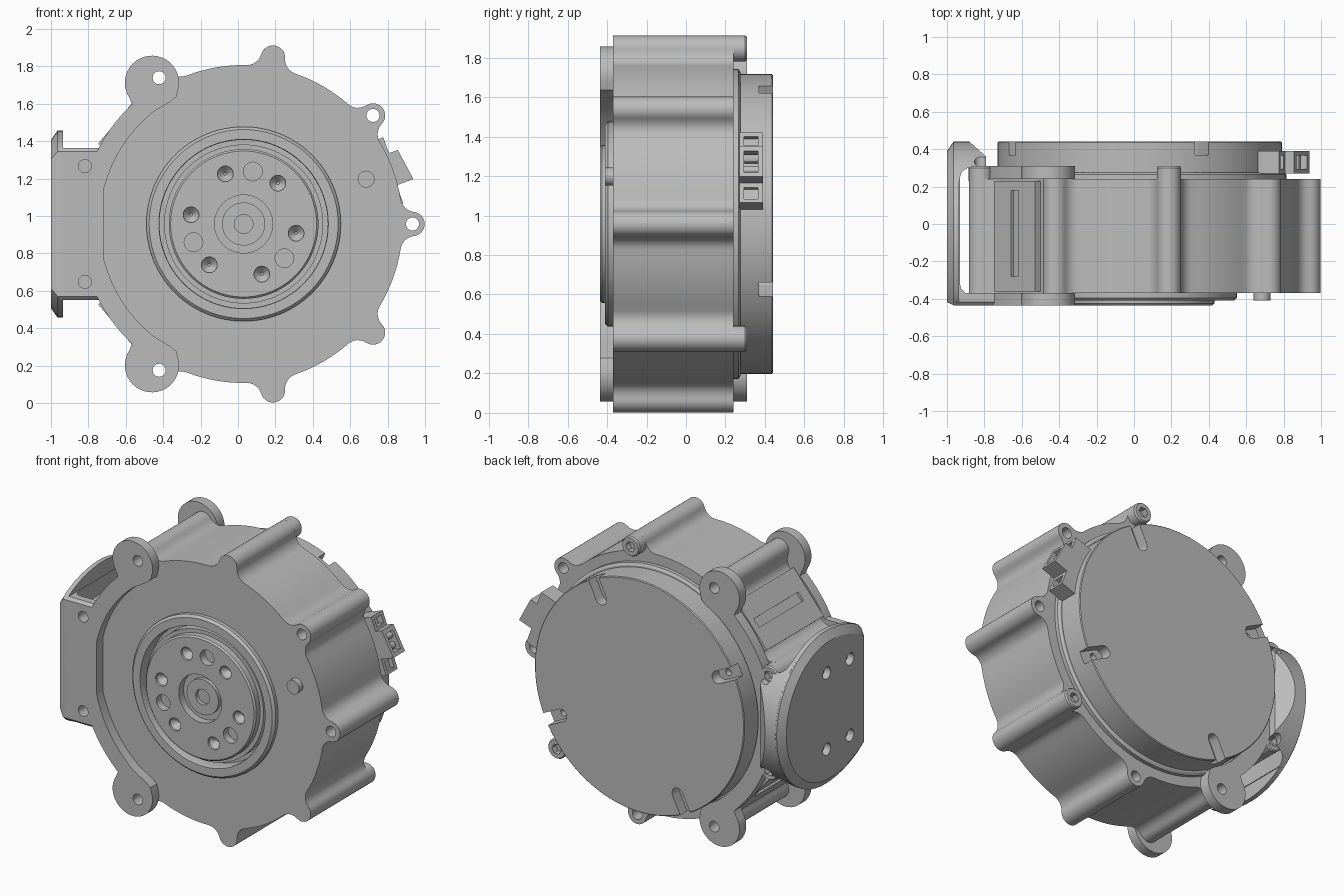
import bpy, bmesh
from math import sin, cos, radians, degrees, sqrt, atan2

if "Cube" in bpy.data.objects:
    bpy.data.objects.remove(bpy.data.objects["Cube"])

CX, CZ = 0.03, 0.957          # main axis, running along y
FRONT, BACK = -0.37, 0.24     # housing end faces
LUG_D, LUG_R, BODY_R = 0.903, 0.065, 0.85

metal = bpy.data.materials.new("grey_metal")
metal.use_nodes = True
metal.diffuse_color = (0.5, 0.5, 0.5, 1)
metal.node_tree.nodes["Principled BSDF"].inputs["Base Color"].default_value = (0.5, 0.5, 0.5, 1)


def along_y(a, b, h):
    return (CX + a, h, CZ + b)


def along_x(a, b, h):
    return (h, a, CZ + b)


def along_z(a, b, h):
    return (a, b, h)


def polar(r, deg, c=(0, 0)):
    return (c[0] + r * cos(radians(deg)), c[1] + r * sin(radians(deg)))


def arc(r, start, end, n, c=(0, 0)):
    return [polar(r, start + (end - start) * i / n, c) for i in range(n + 1)]


def circle(r, c=(0, 0), n=32):
    return arc(r, 0, 360, n, c)[:-1]


def tilted(deg, pts):
    """Turn (radial, tangential) points to a given direction."""
    s, c = sin(radians(deg)), cos(radians(deg))
    return [(u * c - v * s, u * s + v * c) for u, v in pts]


def build(name, solids, place=along_y):
    """Each solid is a list of (outline, height) rings, capped at both ends."""
    bm = bmesh.new()
    for rings in solids:
        loops = [[bm.verts.new(place(a, b, h)) for a, b in pts] for pts, h in rings]
        n = len(loops[0])
        for lo, hi in zip(loops, loops[1:]):
            for i in range(n):
                bm.faces.new((lo[i], lo[(i + 1) % n], hi[(i + 1) % n], hi[i]))
        bm.faces.new(loops[0])
        bm.faces.new(loops[-1])
    bmesh.ops.recalc_face_normals(bm, faces=bm.faces)
    mesh = bpy.data.meshes.new(name)
    bm.to_mesh(mesh)
    bm.free()
    ob = bpy.data.objects.new(name, mesh)
    bpy.context.collection.objects.link(ob)
    mesh.materials.append(metal)
    return ob


def prism(pts, h0, h1):
    return [(pts, h0), (pts, h1)]


def turned(profile, n=96):
    return [(circle(r, n=n), y) for r, y in profile]


def carve(ob, solids, place=along_y, mode='DIFFERENCE'):
    tool = build("cutter", solids, place)
    tool.hide_render = True
    mod = ob.modifiers.new("carve", 'BOOLEAN')
    mod.operation, mod.object, mod.solver = mode, tool, 'EXACT'
    bpy.ops.object.select_all(action='DESELECT')
    bpy.context.view_layer.objects.active = ob
    ob.select_set(True)
    bpy.ops.object.modifier_apply(modifier=mod.name)
    bpy.data.objects.remove(tool)
    return ob


def lug(k):
    return polar(LUG_D, 40 * k)


def holes(ids, y0=-0.6, y1=0.6, r=0.035):
    return [prism(circle(r, lug(k), 20), y0, y1) for k in ids]


# Housing: round body with nine filleted screw lugs
f = 0.08
u = ((BODY_R + f) ** 2 - (LUG_R + f) ** 2 + LUG_D ** 2) / (2 * LUG_D)
v = sqrt((BODY_R + f) ** 2 - u * u)
lean, turn = degrees(atan2(v, u)), degrees(atan2(v, u - LUG_D))
sector = (arc(f, 180 - lean, 180 - turn, 6, (u, -v))
          + arc(LUG_R, -turn, turn, 14, (LUG_D, 0))[1:-1]
          + arc(f, 180 + turn, 180 + lean, 6, (u, v))
          + arc(BODY_R, lean, 40 - lean, 8)[1:-1])
outline = [p for k in range(9) for p in tilted(40 * k, sector)]
body = build("housing", [prism(outline, FRONT, BACK)])
carve(body, holes((0, 1, 3, 4, 5, 6)) + holes((7,), 0.1, 0.5)
      + [prism(circle(0.45, n=96), -0.6, -0.32)])

# Flat side pads with a long slot
for name, a in (("upper_side_pad", 140), ("lower_side_pad", 220)):
    pad = build(name, [prism(tilted(a, [(0.7, -0.17), (0.872, -0.17), (0.872, 0.17), (0.7, 0.17)]),
                             FRONT + 0.01, BACK - 0.01)])
    slot = [(0.855, -0.03), (0.95, -0.03), (0.95, 0.03), (0.855, 0.03)]
    carve(pad, [prism(tilted(a, slot), -0.28, 0.18)])

# Front bearing ring, output hub and locating pin
ring = build("front_ring", [turned([(0.52, FRONT + 0.01), (0.52, -0.395), (0.505, -0.41), (0.47, -0.41)])])
carve(ring, [turned([(0.45, -0.3), (0.45, -0.4), (0.465, -0.45)])])
build("hub_seat", [turned([(0.425, -0.31), (0.425, -0.385)])])
hub = build("output_hub", [turned([(0.40, -0.315), (0.40, -0.425), (0.39, -0.435)])])
carve(hub, [turned([(0.155, -0.5), (0.155, -0.375)])])
carve(hub, [prism(circle(0.05, polar(0.285, a)), -0.5, -0.38) for a in (80, 200, 320)]
      + [[(circle(0.042, polar(0.285, a)), -0.5), (circle(0.042, polar(0.285, a)), -0.42),
          (circle(0.008, polar(0.285, a)), -0.385)] for a in range(50, 360, 60)])
boss = build("hub_centre", [turned([(0.115, -0.37), (0.115, -0.41)], 48)])
carve(boss, [prism(circle(0.05), -0.5, -0.385)])
build("locating_pin", [prism(circle(0.045, (0.655, 0.24)), FRONT + 0.01, -0.41)])

# Bracket plates, front and back: arc band with two ears
ear = (-0.49, 0.755)
upper = (arc(0.875, 180, 133, 12) + arc(0.145, 215, -20, 24, ear)
         + [(-0.36, 0.68), (-0.39, 0.655)] + arc(0.77, 129, 180, 14))
plate = upper + [(a, -b) for a, b in reversed(upper[1:-1])]
plate = plate[:len(upper)] + plate[len(upper):]
lower_half = [(a, -b) for a, b in upper]
for name, y0, y1 in (("front_plate", -0.435, FRONT), ("back_plate", BACK, 0.31)):
    ob = build(name, [prism(pts, y0, y1) for pts in (upper, lower_half)])
    carve(ob, holes((3, 4, 5, 6)))

# Side mounting plate: rounded outline, chamfered outward edge, four holes
def flange(s=1.0):
    pts = []
    for p in arc(1, 0, 360, 64)[:-1]:
        y = p[0] * (0.5 if p[0] > 0 else 0.62)
        pts.append((max(y * s, -0.375 * (s + 1) / 2) - 0.06, p[1] * 0.5 * s))
    return pts


mount = build("mounting_plate", [[(flange(0.9), -1.0), (flange(), -0.965), (flange(), -0.935)]], along_x)
carve(mount, [prism(circle(0.04, (y, z), 20), -1.1, -0.8) for y in (-0.27, -0.03) for z in (-0.25, 0.25)],
      along_x)

# Bracket arms reaching over the housing
arm_shape = [(-0.955, -0.435), (-0.72, -0.435), (-0.72, -0.37), (-0.90, -0.37), (-0.925, -0.345),
             (-0.93, -0.32), (-0.93, 0.25), (-0.92, 0.28), (-0.89, 0.30), (-0.79, 0.30),
             (-0.79, 0.36), (-0.88, 0.44), (-0.955, 0.44)]
arm = build("bracket_arms", [prism(arm_shape, CZ - 0.405, CZ + 0.405)], along_z)
carve(arm, [prism(flange(1.001), -1.2, -0.5)], along_x, 'INTERSECT')
carve(arm, holes((4, 5)))

# Back cover with rim and four edge notches
build("cover_rim", [turned([(0.785, BACK - 0.01), (0.785, 0.265), (0.77, 0.275)])])
cover = build("back_cover", [turned([(0.76, 0.25), (0.76, 0.435), (0.755, 0.44)], 128)])
notches, bores = [], []
for a in (64, 154, 244, 334):
    tip = arc(0.04, 270, 90, 10, (0.63, 0))
    notches.append(prism(tilted(a, tip + [(0.9, 0.04), (0.9, -0.04)]), 0.37, 0.6))
    bores.append(prism(circle(0.022, polar(0.665, a), 16), 0.33, 0.5))
carve(cover, notches)
carve(cover, bores)

# Socket screws at the back of some lugs
for i, k in enumerate((2, 8, 4, 5)):
    head = build("screw_head_%d" % (i + 1), [[(circle(0.065, lug(k)), BACK - 0.01), (circle(0.065, lug(k)), 0.3),
                                             (circle(0.058, lug(k)), 0.31)]])
    carve(head, [prism(circle(0.034, lug(k), 6), 0.27, 0.5)])

# Cable connector at the rim of the cover
shell = [(0.70, -0.19), (0.84, -0.19), (0.84, -0.085), (0.935, -0.085),
         (0.91, 0.09), (0.86, 0.09), (0.86, 0.18), (0.70, 0.18)]
plug = build("connector", [prism(tilted(20, shell), 0.27, 0.39)])
pockets = [[(0.85, -0.06), (1.0, -0.06), (1.0, 0.06), (0.85, 0.06)],
           [(0.81, -0.17), (0.9, -0.17), (0.9, -0.11), (0.81, -0.11)],
           [(0.82, 0.11), (0.9, 0.11), (0.9, 0.16), (0.82, 0.16)]]
carve(plug, [prism(tilted(20, p), 0.295, 0.365) for p in pockets])
build("connector_pins", [prism(circle(0.022, polar(0.88, a), 12), 0.28, 0.38) for a in (18, 22)])

# Smooth curved faces, keep edges sharp
bpy.ops.object.select_all(action='DESELECT')
for ob in bpy.context.collection.objects:
    if ob.type == 'MESH' and metal.name in ob.data.materials:
        ob.select_set(True)
        bpy.context.view_layer.objects.active = ob
bpy.ops.object.shade_smooth_by_angle(angle=radians(30))
